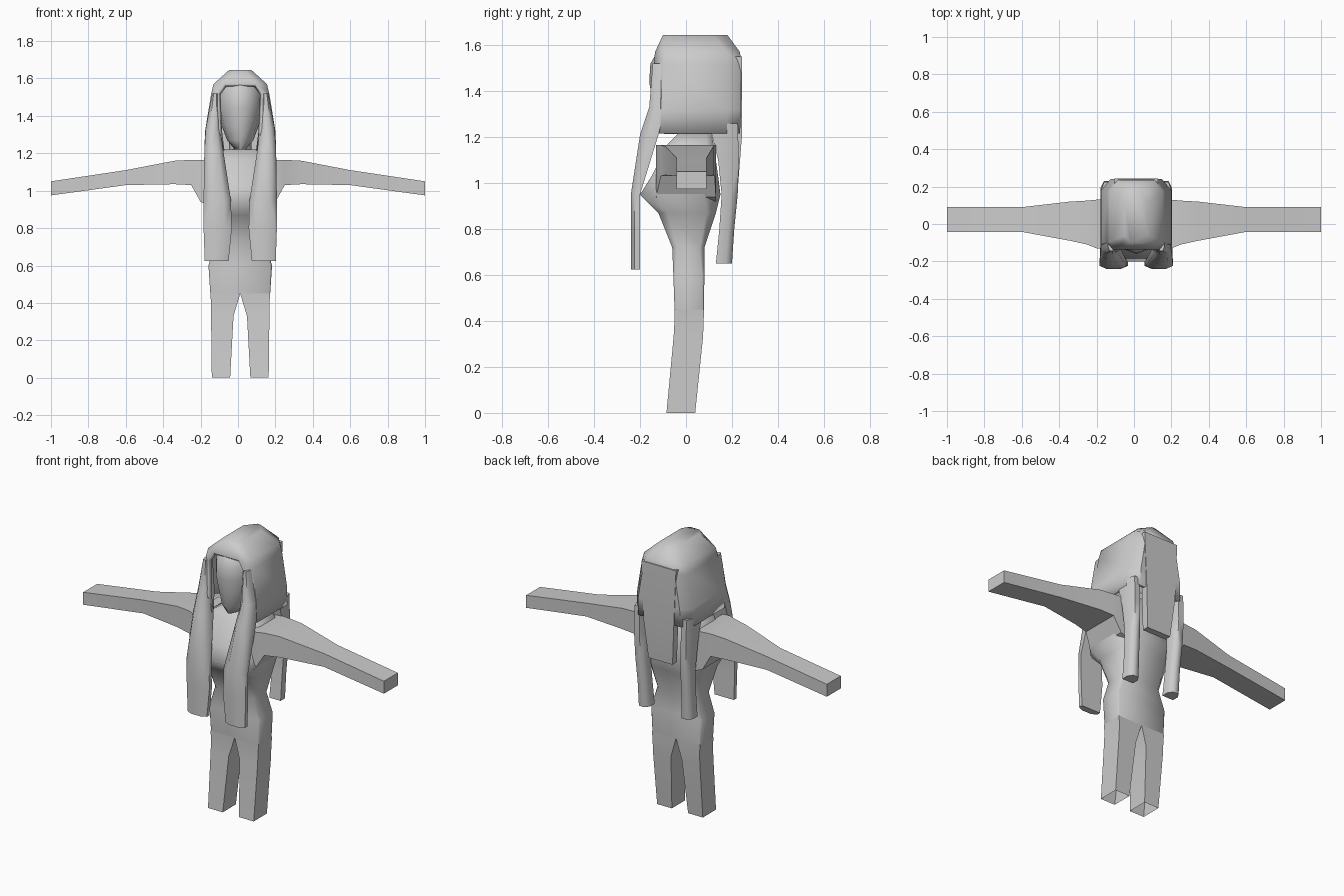
import bpy, bmesh, math

if "Cube" in bpy.data.objects:
    bpy.data.objects.remove(bpy.data.objects["Cube"])

CX = 0.012  # symmetry plane of the body

grey = bpy.data.materials.new("plain_grey")
grey.diffuse_color = (0.6, 0.6, 0.6, 1)
grey.use_nodes = True
grey.node_tree.nodes["Principled BSDF"].inputs["Base Color"].default_value = grey.diffuse_color


def finish(name, bm, angle, recalc=True):
    if recalc:
        bmesh.ops.recalc_face_normals(bm, faces=bm.faces)
    me = bpy.data.meshes.new(name)
    bm.to_mesh(me)
    bm.free()
    me.materials.append(grey)
    ob = bpy.data.objects.new(name, me)
    bpy.context.collection.objects.link(ob)
    bpy.ops.object.select_all(action='DESELECT')
    bpy.context.view_layer.objects.active = ob
    ob.select_set(True)
    bpy.ops.object.shade_smooth_by_angle(angle=math.radians(angle))
    return ob


def loft(name, rings, angle=35, caps=(True, True)):
    """Skin closed rings of points, with optional end caps."""
    bm = bmesh.new()
    rows = [[bm.verts.new(p) for p in r] for r in rings]
    n = len(rows[0])
    for a, b in zip(rows, rows[1:]):
        for i in range(n):
            j = (i + 1) % n
            bm.faces.new((a[i], a[j], b[j], b[i]))
    if caps[0]:
        bm.faces.new(rows[0])
    if caps[1]:
        bm.faces.new(rows[-1])
    return finish(name, bm, angle)


def rect(z, x0, x1, y0, y1, s=1):
    return [(CX + s * x, y, z) for x, y in ((x0, y0), (x1, y0), (x1, y1), (x0, y1))]


def lock_ring(z, x0, x1, y0, y1, s, front):
    """Flat inner side, rounded outer side."""
    yo, yi = (y0, y1) if front else (y1, y0)
    w, ym = x1 - x0, yo * 0.6 + yi * 0.4
    pts = ((x0, yi), (x0, ym), (x0 + .25 * w, yo), (x1 - .25 * w, yo), (x1, ym), (x1, yi))
    return [(CX + s * x, y, z) for x, y in pts]


def oval(z, rx, y0, y1, n=12):
    return [(CX + rx * math.cos(2 * math.pi * i / n),
             (y0 + y1) / 2 + (y1 - y0) / 2 * math.sin(2 * math.pi * i / n), z) for i in range(n)]


def chamfer(z, rx, y0, y1, c):
    return [(CX + x, y, z) for x, y in (
        (-rx + c, y0), (rx - c, y0), (rx, y0 + c), (rx, y1 - c),
        (rx - c, y1), (-rx + c, y1), (-rx, y1 - c), (-rx, y0 + c))]


# torso with chest, waist and hips
loft("torso", [chamfer(*r) for r in (
    (1.22, .085, -.03, .11, .02), (1.17, .17, -.08, .12, .03), (1.03, .20, -.15, .14, .05),
    (.95, .195, -.2, .15, .07), (.87, .165, -.12, .13, .04), (.72, .135, -.06, .08, .02),
    (.60, .17, -.055, .08, .01), (.45, .16, -.05, .078, .005))], 50, (True, False))

# neck and head
loft("neck", [oval(1.15, .06, -.02, .09, 8), oval(1.3, .06, -.02, .09, 8)], 60, (False, False))
loft("head", [oval(*r) for r in (
    (1.22, .03, -.11, .03), (1.27, .07, -.135, .09), (1.35, .10, -.145, .14), (1.44, .12, -.16, .16),
    (1.52, .12, -.155, .16), (1.58, .10, -.12, .14), (1.61, .05, -.06, .08))], 60)

for s, side in ((-1, "left"), (1, "right")):
    # arms narrow to a square tip
    arm = [(.15, -.13, .13, .92, 1.16), (.20, -.13, .13, .94, 1.165), (.25, -.11, .125, 1.03, 1.165),
           (.34, -.09, .12, 1.035, 1.16), (.6, -.042, .09, 1.03, 1.11), (1.0, -.042, .09, .975, 1.05)]
    loft(side + "_arm", [[(s * x, y0, z0), (s * x, y1, z0), (s * x, y1, z1), (s * x, y0, z1)]
                         for x, y0, y1, z0, z1 in arm], 30)
    # legs, open at the bottom
    loft(side + "_leg", [rect(*r, s) for r in (
        (.45, 0, .16, -.05, .078), (.40, .015, .156, -.05, .077),
        (.33, .036, .156, -.054, .074), (0, .054, .152, -.085, .04))], 35, (False, False))
    # long front locks
    loft(side + "_front_lock", [lock_ring(*r, s, True) for r in (
        (1.52, .118, .15, -.145, -.09), (1.33, .105, .185, -.16, -.09), (1.21, .09, .192, -.2, -.12),
        (.95, .05, .196, -.24, -.2), (.80, .045, .196, -.24, -.2), (.625, .062, .19, -.24, -.2))], 60)
    # rear side locks
    loft(side + "_rear_lock", [lock_ring(*r, s, False) for r in (
        (1.26, .12, .19, .1, .225), (1.1, .12, .19, .14, .23), (.95, .115, .185, .155, .225),
        (.8, .11, .18, .145, .21), (.65, .105, .18, .13, .2))], 60)

# flat panel down the back
loft("back_panel", [rect(*r) for r in (
    (1.55, -.115, .115, .2, .243), (1.2, -.1, .1, .2, .243), (.97, -.08, .08, .185, .225))])

# hair hood: open U-shaped sections, closed above the face
bm = bmesh.new()
rows = []
for z, xi, xo, yf, yb in ((1.645, .03, .06, -.1, .18), (1.57, .085, .143, -.135, .235),
                          (1.52, .12, .155, -.14, .24), (1.32, .11, .188, -.15, .24), (1.215, .095, .192, -.15, .235)):
    half = [(xi, yf), (xo, yf + .04), (xo, yb - .06), (xo - .05, yb)]
    pts = half + [(-x, y) for x, y in reversed(half)]
    rows.append([bm.verts.new((CX + x, y, z)) for x, y in pts])
for a, b in zip(rows, rows[1:]):
    for i in range(7):
        bm.faces.new((a[i], a[i + 1], b[i + 1], b[i]))
bm.faces.new(rows[0])
bm.faces.new((rows[0][7], rows[0][0], rows[1][0], rows[1][7]))
hood = finish("hair_hood", bm, 50)
mod = hood.modifiers.new("thickness", 'SOLIDIFY')
mod.thickness = .025
mod.offset = -1
